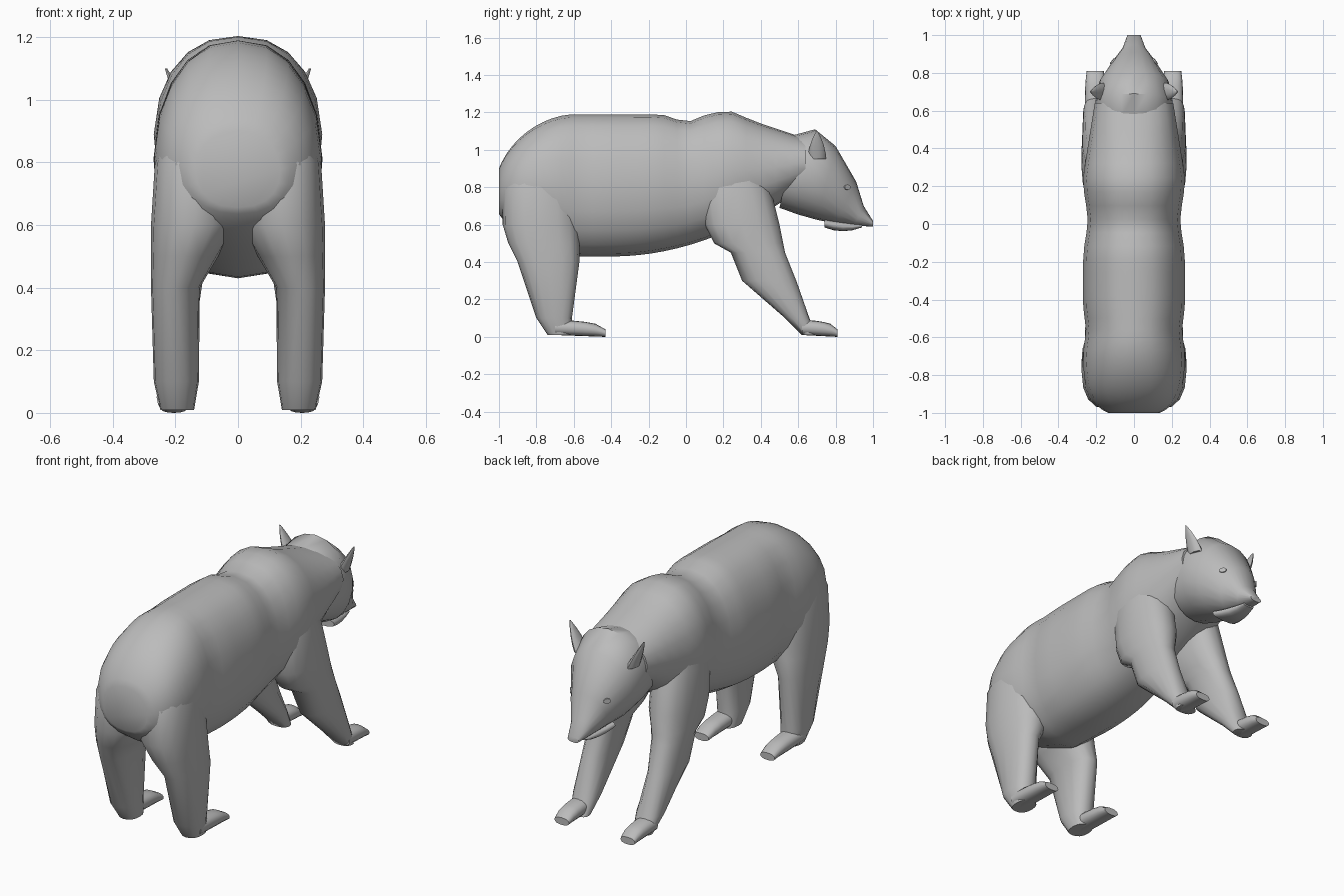
import bpy, bmesh, math
from mathutils import Vector

default_cube = bpy.data.objects.get("Cube")
if default_cube:
    bpy.data.objects.remove(default_cube, do_unlink=True)

shade = (.5, .5, .5, 1)
grey = bpy.data.materials.new("fur_grey")
grey.use_nodes = True
grey.diffuse_color = shade
grey.node_tree.nodes["Principled BSDF"].inputs["Base Color"].default_value = shade


def finish(name, bm):
    bmesh.ops.recalc_face_normals(bm, faces=bm.faces)
    mesh = bpy.data.meshes.new(name)
    bm.to_mesh(mesh)
    bm.free()
    mesh.materials.append(grey)
    obj = bpy.data.objects.new(name, mesh)
    bpy.context.collection.objects.link(obj)
    bpy.ops.object.select_all(action='DESELECT')
    obj.select_set(True)
    bpy.context.view_layer.objects.active = obj
    bpy.ops.object.shade_smooth_by_angle(angle=math.radians(50))
    return obj


def rounded(value, power):
    return math.copysign(abs(value) ** power, value)


def loft(name, sections, side=1, segments=16, power=.85, taper=0):
    """Join oval sections, each given by two opposite (y, z) edges, centre x and half width.
    Taper narrows each section towards its first edge."""
    bm = bmesh.new()
    rings = []
    for edge, opposite, centre_x, half_width in sections:
        first, second = Vector((0, *edge)), Vector((0, *opposite))
        middle, reach = (first + second) / 2, (first - second) / 2
        ring = []
        for i in range(segments):
            angle = math.tau * i / segments
            narrow = 1 - taper * max(0, math.cos(angle))
            point = middle + reach * rounded(math.cos(angle), power)
            point.x = side * (centre_x + half_width * narrow * rounded(math.sin(angle), power))
            ring.append(bm.verts.new(point))
        rings.append(ring)
    for ring, following in zip(rings, rings[1:]):
        for i in range(segments):
            bm.faces.new((ring[i - 1], ring[i], following[i], following[i - 1]))
    bm.faces.new(rings[0])
    bm.faces.new(rings[-1])
    return finish(name, bm)


def steps(count):
    return [i / count for i in range(count + 1)]


def bump(y, centre, spread):
    return math.exp(-((y - centre) / spread) ** 2)


def torso_section(y):
    """Rounded rump, waist, dip behind the shoulder hump, and a sloping, narrowing neck."""
    rump = max(0, -.6 - y) / .42
    neck = max(0, y - .25)
    chest = max(0, y + .4)
    top = (.8 + .39 * (1 - rump ** 1.8) ** .55 - .04 * bump(y, 0, .08)
           + .015 * bump(y, .22, .1) - .33 * neck)
    bottom = .72 - .29 * math.sqrt(1 - rump) + .35 * chest ** 2
    width = (.27 * (1 - rump ** 4) ** .4 - .025 * bump(y, .02, .12)
             - .015 * bump(y, -.56, .08) - .16 * neck)
    return (y, top), (y, bottom), 0, width


def leg(name, stations, side, thigh):
    """Stations run down the leg: height, back y and front y. Thigh is the widening inwards."""
    sections = []
    for z, back, front in stations:
        upper = min(1, max(0, (z - .38) / .22))
        ankle = max(0, .1 - z)
        half_width = .072 + thigh * upper - .2 * ankle
        outer = .278 - .25 * max(0, z - .75) - .03 * max(0, .4 - z) - .2 * ankle
        sections.append(((front, z), (back, z), outer - half_width, half_width))
    loft(name, sections, side)


def foot(name, heel, toe, side):
    """Flat paw, thinning to a blunt toe."""
    sections = []
    for t in steps(5):
        y = heel + (toe - heel) * t
        top = .04 + .05 * math.sqrt(1 - t ** 2)
        sections.append(((y, top), (y, .01 * (1 - t)), .205, .055 - .01 * t ** 3))
    loft(name, sections, side)


# Torso, with sections closer together at the rump
loft("body", [torso_section(-1 + 1.64 * t ** 1.4) for t in steps(28)],
     segments=20, power=.85, taper=.08)

# Head: brow line and half widths, over a gently curving throat line
brow = [(.58, 1.08), (.69, 1.11), (.8, 1.02), (.91, .83), (.95, .7), (1, .62)]
half_widths = [.19, .205, .185, .11, .063, .035]
head_sections = []
for t, edge, half_width in zip(steps(5), brow, half_widths):
    throat = (.5 + t / 2, .59 + .1 * (1 - t) ** 2)
    head_sections.append((edge, throat, 0, half_width))
head = loft("head", head_sections, segments=20, power=.95)

# Lower jaw
loft("jaw", [((.74 + .2 * t, .63 - .03 * t), (.74 + .2 * t, .565 + .02 * (1 - 2 * t) ** 2),
              0, .08 - .045 * t) for t in steps(4)])

hind_stations = [(1, -.86, -.66), (.9, -.93, -.6), (.8, -.98, -.58), (.6, -.98, -.57),
                 (.5, -.95, -.57), (.4, -.9, -.57), (.1, -.8, -.61), (.01, -.74, -.6)]
front_stations = [(1, .18, .37), (.8, .07, .45), (.6, .1, .5), (.5, .15, .52),
                  (.45, .24, .53), (.3, .3, .59), (.1, .53, .66), (.01, .62, .7)]

bpy.context.view_layer.update()
for side, label in ((1, "left"), (-1, "right")):
    # Legs and paws
    leg(label + "_hind_leg", hind_stations, side, .065)
    foot(label + "_hind_foot", -.7, -.43, side)
    leg(label + "_front_leg", front_stations, side, .04)
    foot(label + "_front_foot", .62, .81, side)

    # Pointed ear, leaning outwards
    ear_sections = []
    for t in steps(4):
        z, depth = .95 + .15 * t, .045 * (1 - t ** 2) + .003
        ear_sections.append(((.7 + depth, z), (.7 - depth, z), .16 + .07 * t, .03 - .026 * t))
    loft(label + "_ear", ear_sections, side, 10, 1)

    # Oval eye plate lying on the head
    found, spot, normal, _ = head.ray_cast(Vector((side, .86, .8)), Vector((-side, 0, 0)))
    if found:
        bm = bmesh.new()
        bmesh.ops.create_cone(bm, cap_ends=True, segments=10, radius1=.02, radius2=.02, depth=.009)
        bmesh.ops.scale(bm, verts=bm.verts, vec=(1, .7, 1))
        along = Vector((0, 0, 1)).cross(normal).normalized()
        upward = normal.cross(along)
        for vert in bm.verts:
            vert.co = spot + along * vert.co.x + upward * vert.co.y + normal * (vert.co.z + .003)
        finish(label + "_eye", bm)
